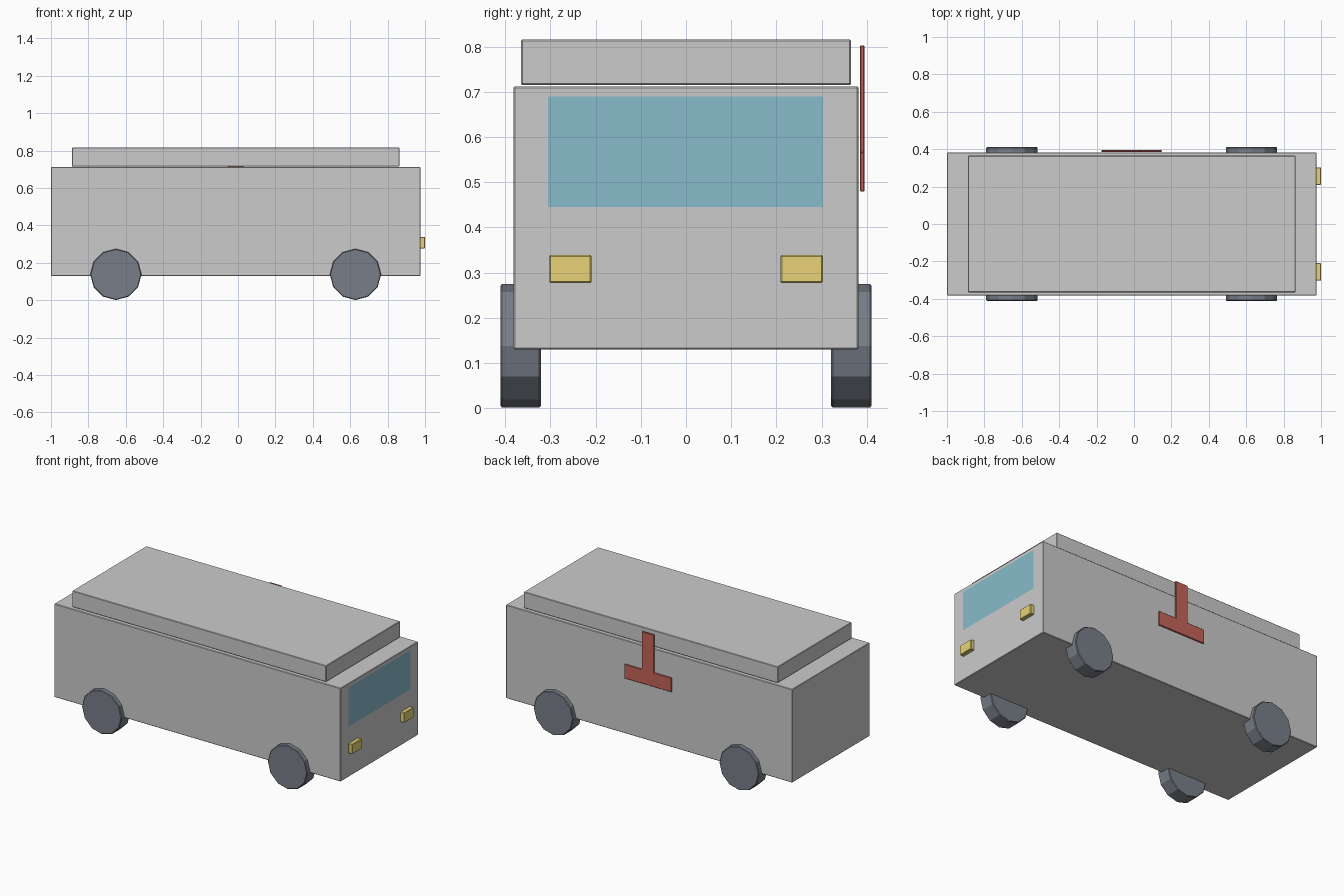
import bpy, bmesh, math
from mathutils import Matrix

if "Cube" in bpy.data.objects:
    bpy.data.objects.remove(bpy.data.objects["Cube"])


def material(name, rgb):
    m = bpy.data.materials.new(name)
    m.diffuse_color = (*rgb, 1)
    m.use_nodes = True
    m.node_tree.nodes["Principled BSDF"].inputs["Base Color"].default_value = m.diffuse_color
    return m


RED = material("red_paint", (0.55, 0.13, 0.10))
YELLOW = material("lamp_yellow", (0.80, 0.65, 0.18))
BLUE = material("window_blue", (0.25, 0.50, 0.60))
DARK = material("tyre_dark", (0.19, 0.21, 0.25))


def finish(bm, name, mat=None, bevel=0.0):
    mesh = bpy.data.meshes.new(name)
    bm.to_mesh(mesh)
    bm.free()
    ob = bpy.data.objects.new(name, mesh)
    bpy.context.collection.objects.link(ob)
    if mat:
        mesh.materials.append(mat)
    if bevel:
        mod = ob.modifiers.new("edge_bevel", 'BEVEL')
        mod.width = bevel
        mod.segments = 1
        mod.limit_method = 'ANGLE'
        mod.angle_limit = math.radians(40)
    return ob


def box(name, x, y, z, mat=None, bevel=0.003):
    bm = bmesh.new()
    spans = (x, y, z)
    mid = [(a + b) / 2 for a, b in spans]
    size = [b - a for a, b in spans]
    bmesh.ops.create_cube(bm, size=1, matrix=Matrix.Translation(mid) @ Matrix.Diagonal((*size, 1)))
    return finish(bm, name, mat, bevel)


# Body shell and raised roof slab
box("body", (-1.0, 0.975), (-0.382, 0.382), (0.13, 0.712))
box("roof", (-0.888, 0.863), (-0.365, 0.365), (0.715, 0.816))

# Windscreen: one flat pane on the +x end
bm = bmesh.new()
bm.faces.new([bm.verts.new((0.9765, y, z)) for y, z in
              ((-0.305, 0.445), (0.303, 0.445), (0.303, 0.69), (-0.305, 0.69))])
finish(bm, "windscreen", BLUE)

# Mirrored headlights and twelve-sided wheels
for side, s in (("right", -1), ("left", 1)):
    box(f"headlight_{side}", (0.973, 1.0), sorted((s * 0.209, s * 0.303)), (0.277, 0.339), YELLOW)
    for end, x in (("rear", -0.653), ("front", 0.628)):
        bm = bmesh.new()
        bmesh.ops.create_cone(
            bm, cap_ends=True, segments=12, radius1=0.137, radius2=0.137, depth=0.09,
            matrix=Matrix.Translation((x, s * 0.366, 0.138)) @ Matrix.Rotation(math.pi / 2, 4, 'X'))
        # bevel only the rims, not the tread edges
        rims = [e for e in bm.edges if abs(e.verts[0].co.y - e.verts[1].co.y) < 1e-4]
        bmesh.ops.bevel(bm, geom=rims, offset=0.004, segments=1, affect='EDGES')
        finish(bm, f"{end}_wheel_{side}", DARK)

# T-shaped bracket on the +y side: outline extruded to a thin plate
bm = bmesh.new()
half = [(0.042, 0.803), (0.042, 0.567), (0.162, 0.567), (0.162, 0.479)]
outline = half + [(-x, z) for x, z in reversed(half)]
face = bm.faces.new([bm.verts.new((x - 0.013, 0.385, z)) for x, z in outline])
ext = bmesh.ops.extrude_face_region(bm, geom=[face])
for v in ext["geom"]:
    if isinstance(v, bmesh.types.BMVert):
        v.co.y = 0.395
bmesh.ops.recalc_face_normals(bm, faces=bm.faces)
finish(bm, "side_bracket", RED, 0.002)
